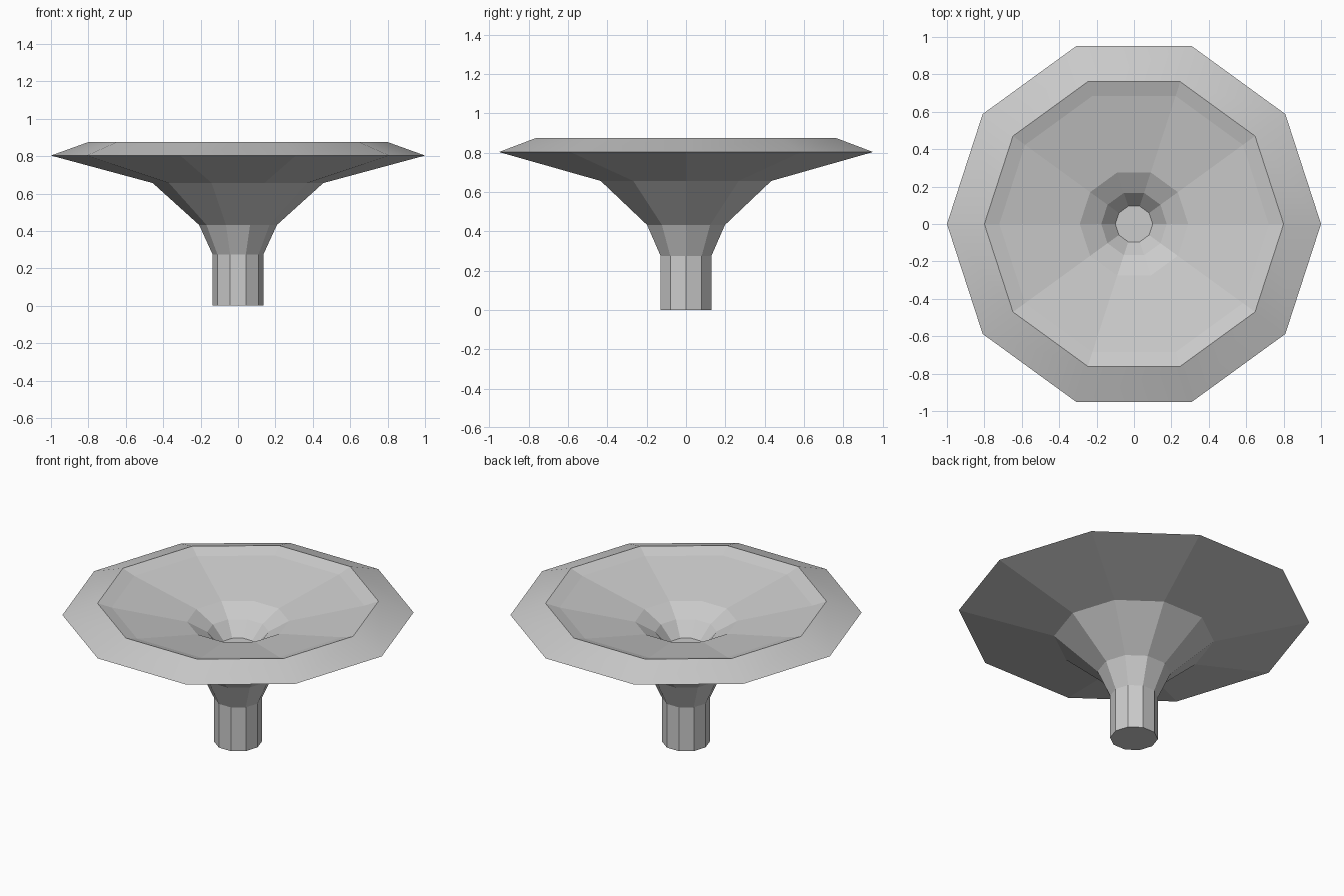
import bpy, bmesh
from math import cos, sin, tau

if "Cube" in bpy.data.objects:
    bpy.data.objects.remove(bpy.data.objects["Cube"])

SIDES = 10

# (radius, height): stem and flaring underside, rim, then down into the bowl
profile = [
    (0.136, 0.0), (0.136, 0.275), (0.208, 0.432), (0.456, 0.656), (1.0, 0.803),
    (0.80, 0.875),
    (0.72, 0.848), (0.545, 0.81), (0.29, 0.755), (0.175, 0.69), (0.10, 0.605),
]
RIM_BAND = 4  # sloping band between the widest edge and the lip


def ring(bm, radius, z):
    return [bm.verts.new((radius * cos(tau * i / SIDES),
                          radius * sin(tau * i / SIDES), z))
            for i in range(SIDES)]


bm = bmesh.new()
rings = [ring(bm, r, z) for r, z in profile]

# Walls
for k, (a, b) in enumerate(zip(rings, rings[1:])):
    for i in range(SIDES):
        j = (i + 1) % SIDES
        face = bm.faces.new((a[i], a[j], b[j], b[i]))
        face.smooth = k == RIM_BAND

# Foot and bowl floor
bm.faces.new(rings[0][::-1])
bm.faces.new(rings[-1])
bmesh.ops.recalc_face_normals(bm, faces=bm.faces[:])

mesh = bpy.data.meshes.new("flared_bowl")
bm.to_mesh(mesh)
bm.free()
bpy.context.collection.objects.link(bpy.data.objects.new("flared_bowl", mesh))
